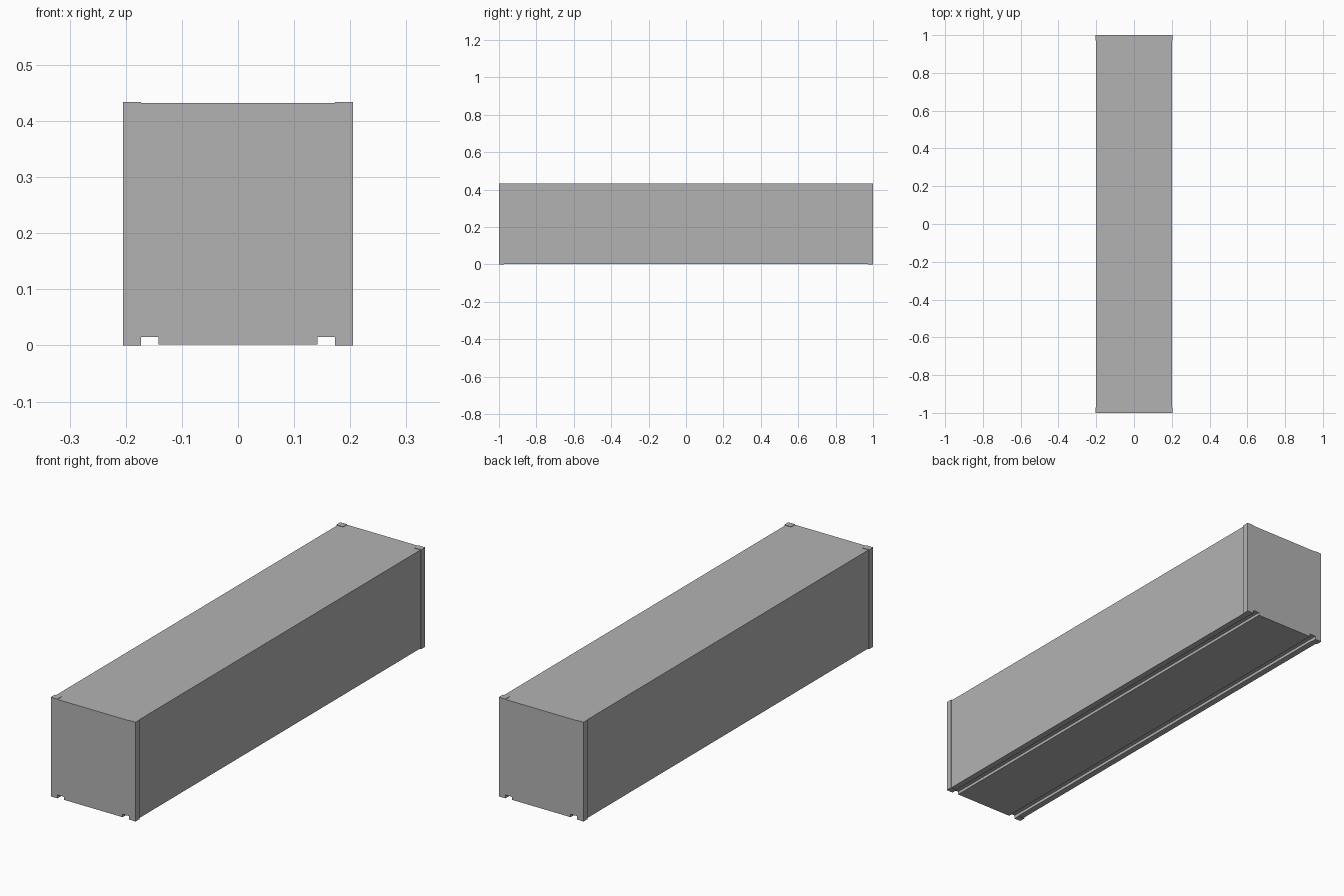
import bpy, bmesh

if "Cube" in bpy.data.objects:
    bpy.data.objects.remove(bpy.data.objects["Cube"])

grey = bpy.data.materials.new("container_grey")
grey.diffuse_color = (0.45, 0.45, 0.45, 1)
grey.use_nodes = True
grey.node_tree.nodes["Principled BSDF"].inputs["Base Color"].default_value = grey.diffuse_color


def finish(name, bm):
    bmesh.ops.recalc_face_normals(bm, faces=bm.faces)
    mesh = bpy.data.meshes.new(name)
    bm.to_mesh(mesh)
    bm.free()
    mesh.materials.append(grey)
    obj = bpy.data.objects.new(name, mesh)
    bpy.context.collection.objects.link(obj)
    return obj


def extrude_profile(name, points, y0, y1):
    """Extrude an x-z outline along y."""
    bm = bmesh.new()
    face = bm.faces.new([bm.verts.new((x, y0, z)) for x, z in points])
    res = bmesh.ops.extrude_face_region(bm, geom=[face])
    verts = [v for v in res["geom"] if isinstance(v, bmesh.types.BMVert)]
    bmesh.ops.translate(bm, verts=verts, vec=(0, y1 - y0, 0))
    return finish(name, bm)


# Container body: box outline with two lengthwise slots in the floor
FLOOR, ROOF, SLOT = 0.002, 0.432, 0.015
half = [(0.142, FLOOR), (0.142, SLOT), (0.173, SLOT),
        (0.173, FLOOR), (0.201, FLOOR), (0.201, ROOF)]
outline = half + [(-x, z) for x, z in reversed(half)]
extrude_profile("container_body", outline, -0.9995, 0.9995)

# Corner posts, standing slightly proud of the walls, roof and floor
for sx, side in ((-1, "left"), (1, "right")):
    for sy, end in ((-1, "front"), (1, "back")):
        box = [(sx * 0.173, 0), (sx * 0.205, 0),
               (sx * 0.205, 0.434), (sx * 0.173, 0.434)]
        extrude_profile(f"{end}_{side}_post", box, sy * 0.972, sy * 1.0)
